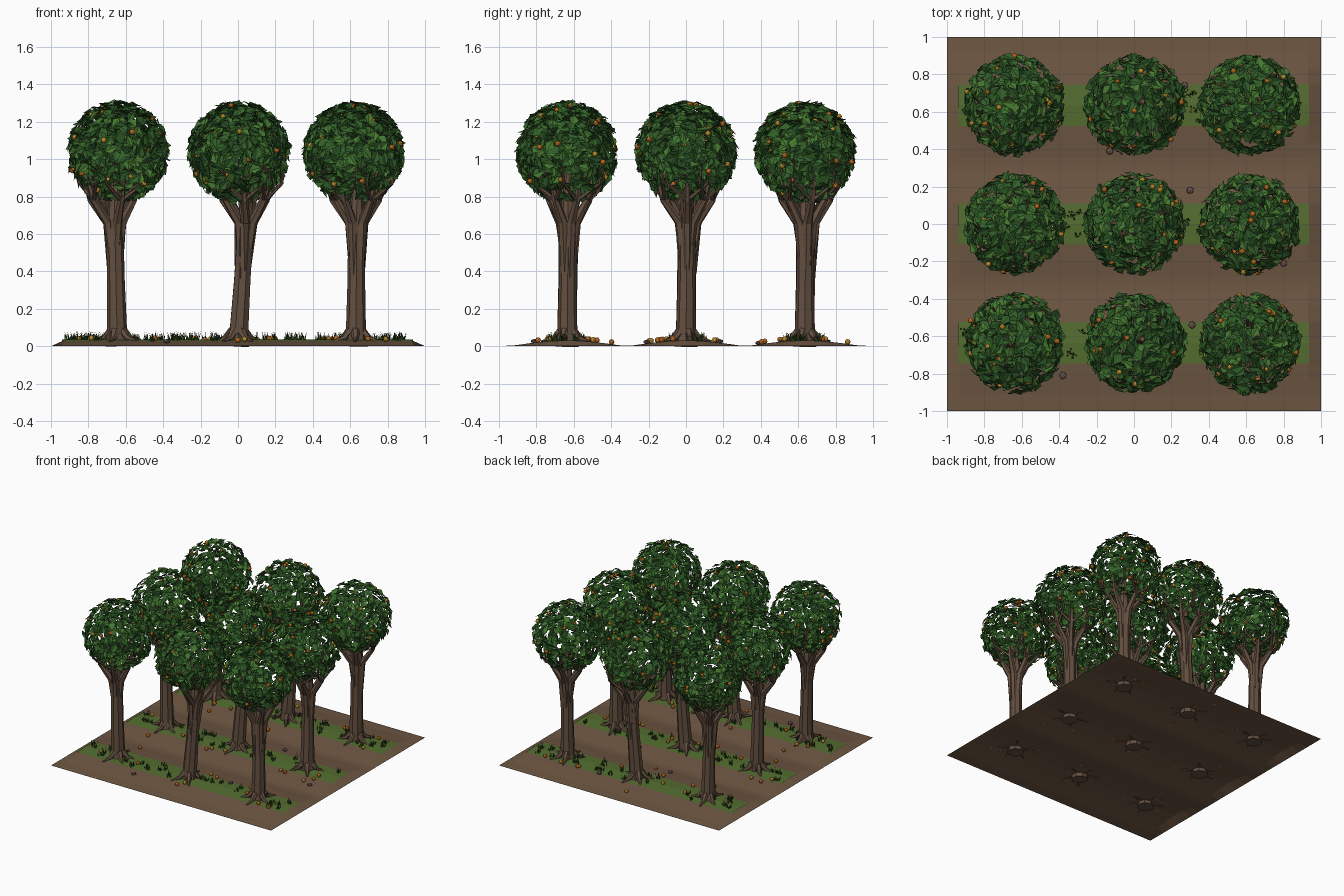
import bpy, bmesh, math, random
from mathutils import Vector, Matrix

random.seed(7)
old = bpy.data.objects.get("Cube")
if old:
    bpy.data.objects.remove(old, do_unlink=True)


def material(name, *srgb):
    col = [((c + 0.055) / 1.055) ** 2.4 for c in srgb] + [1]
    m = bpy.data.materials.new(name)
    m.use_nodes = True
    m.diffuse_color = col
    bsdf = m.node_tree.nodes["Principled BSDF"]
    bsdf.inputs["Base Color"].default_value = col
    bsdf.inputs["Roughness"].default_value = 0.9
    return m


soil = material("soil brown", 0.43, 0.34, 0.26)
turf = material("turf green", 0.33, 0.43, 0.19)
blade_green = material("grass blade green", 0.20, 0.30, 0.12)
bark = material("bark brown", 0.39, 0.31, 0.25)
leaves = [material("leaf dark green", 0.15, 0.30, 0.13),
          material("leaf green", 0.20, 0.38, 0.16),
          material("leaf light green", 0.27, 0.47, 0.19)]
fruits = [material("fruit orange", 0.80, 0.45, 0.13),
          material("fruit gold", 0.80, 0.60, 0.20)]
stone = material("stone brown", 0.40, 0.32, 0.29)


def finish(name, bm, mats):
    me = bpy.data.meshes.new(name)
    bm.to_mesh(me)
    bm.free()
    for m in mats:
        me.materials.append(m)
    ob = bpy.data.objects.new(name, me)
    bpy.context.collection.objects.link(ob)
    return ob


def rand_vec():
    return Vector([random.gauss(0, 1) for _ in range(3)]).normalized()


def polar(angle, r, z=0):
    return Vector((r * math.cos(angle), r * math.sin(angle), z))


def tube(bm, pts, radii, sides):
    """Tapered tube through the points."""
    rings = []
    for i, p in enumerate(pts):
        d = pts[min(i + 1, len(pts) - 1)] - pts[max(i - 1, 0)]
        q = d.to_track_quat('Z', 'Y')
        rings.append([bm.verts.new(p + q @ polar(math.tau * k / sides, radii[i]))
                      for k in range(sides)])
    for a, b in zip(rings, rings[1:]):
        for k in range(sides):
            n = (k + 1) % sides
            bm.faces.new((a[k], a[n], b[n], b[k]))
    bm.faces.new(rings[0][::-1])
    bm.faces.new(rings[-1])


def ball(bm, pos, r, index, detail=2, squash=1):
    mat = Matrix.Translation(pos) @ Matrix.Diagonal((1, 1, squash, 1))
    new = bmesh.ops.create_icosphere(bm, subdivisions=detail, radius=r, matrix=mat)
    for v in new["verts"]:
        for f in v.link_faces:
            f.material_index = index


# Ground: three planted ridges with furrows between them
ROWS = (-0.635, 0, 0.635)
RIDGE = ((0, 0.032), (0.11, 0.026), (0.2, 0.016), (0.28, 0.005), (0.3175, 0.003))


def soil_z(x, y):
    if abs(x) > 0.99 or abs(y) > 0.99:
        return 0
    d = min(abs(y - r) for r in ROWS)
    for (d0, z0), (d1, z1) in zip(RIDGE, RIDGE[1:]):
        if d <= d1:
            return z0 + (z1 - z0) * (d - d0) / (d1 - d0)
    return RIDGE[-1][1]


def sheet(name, xs, ys, lift, mat):
    bm = bmesh.new()
    grid = [[bm.verts.new((x, y, soil_z(x, y) + lift)) for x in xs] for y in ys]
    for a, b in zip(grid, grid[1:]):
        for i in range(len(xs) - 1):
            bm.faces.new((a[i], a[i + 1], b[i + 1], b[i]))
    finish(name, bm, [mat])


ys = {round(r + s * d, 4) for r in ROWS for d, _ in RIDGE for s in (-1, 1)}
sheet("ground", (-1, -0.93, 0, 0.93, 1), sorted(ys | {-1, 1}), 0, soil)
for i, r in enumerate(ROWS):
    sheet(f"turf_strip_{i + 1}", (-0.94, 0, 0.935), (r - 0.11, r, r + 0.11), 0.003, turf)

    # Grass tufts along the strip
    bm = bmesh.new()
    for c in range(34):
        cx, cy = random.uniform(-0.92, 0.91), r + random.uniform(-0.09, 0.09)
        for b in range(9):
            p = Vector((cx, cy, 0)) + polar(random.random() * math.tau, random.uniform(0, 0.022))
            p.z = soil_z(p.x, p.y)
            a = random.random() * math.tau
            w = polar(a, 0.005)
            tip = polar(random.random() * math.tau, 0.014, random.uniform(0.025, 0.052))
            bm.faces.new([bm.verts.new(v) for v in (p - w, p + w, p + tip)])
    finish(f"grass_tufts_{i + 1}", bm, [blade_green])


def make_trunk(name, base, lean, spin):
    bm = bmesh.new()

    def axis(z):
        return base + lean * min(z / 0.7, 1) + Vector((0, 0, z))

    heights = (0, 0.06, 0.35, 0.62, 0.78, 0.98)
    tube(bm, [axis(z) for z in heights], (0.064, 0.054, 0.047, 0.046, 0.034, 0.014), 8)
    # Boughs that run along the trunk and then spread into the crown
    for k in range(5):
        a = spin + math.tau * k / 5 + random.uniform(-0.25, 0.25)
        start = random.uniform(0.36, 0.54)
        reach = random.uniform(0.1, 0.13)
        path = [axis(start) + polar(a, 0.024), axis(0.66) + polar(a, 0.038),
                axis(0.78) + polar(a, reach), axis(0.95) + polar(a, reach + 0.05)]
        tube(bm, path, (0.022, 0.027, 0.019, 0.008), 6)
        for s in (-0.6, 0.6):
            tube(bm, [path[2], axis(0.87) + polar(a + s, 0.19), axis(1.0) + polar(a + s, 0.21)],
                 (0.013, 0.008, 0.004), 5)
    # Roots
    for k in range(5):
        a = spin + 0.5 + math.tau * k / 5 + random.uniform(-0.3, 0.3)
        path = [base + polar(a, d, z) for d, z in ((0.03, 0.085), (0.075, 0.04), (0.14, 0.026))]
        tube(bm, path, (0.026, 0.017, 0.005), 6)
    finish(name, bm, [bark])


def make_crown(name, centre):
    bm = bmesh.new()
    count = 520
    for k in range(count):
        z = 1 - 2 * (k + 0.5) / count
        out = polar(k * 2.39996, math.sqrt(1 - z * z), z)
        out = (out + rand_vec() * 0.08).normalized()
        r = random.uniform(0.235, 0.265) if random.random() < 0.75 else random.uniform(0.15, 0.24)
        n = (out + Vector((0, 0, 0.35)) + rand_vec() * 0.5).normalized()
        t = n.cross(rand_vec()).normalized()
        s = n.cross(t)
        length, width = random.uniform(0.062, 0.088), random.uniform(0.042, 0.06)
        c = centre + out * r
        root, tip = c - t * length / 2, c + t * length / 2
        wing = c - t * length * 0.12 + n * 0.009
        va, vb = bm.verts.new(root), bm.verts.new(tip)
        # A leaf is a diamond folded along its rib
        f1 = bm.faces.new((va, vb, bm.verts.new(wing + s * width / 2)))
        f2 = bm.faces.new((vb, va, bm.verts.new(wing - s * width / 2)))
        f1.material_index = f2.material_index = random.choice((0, 1, 1, 2))
    finish(name, bm, leaves)


def make_fruit(name, centre):
    bm = bmesh.new()
    for k in range(20):
        out = rand_vec()
        out.z = max(out.z, -0.6)
        ball(bm, centre + out.normalized() * random.uniform(0.235, 0.265), 0.015,
             random.choice((0, 0, 1)))
    finish(name, bm, fruits)


# Nine trees on a three by three grid
LEANS = (Vector((-0.015, 0, 0)), Vector((0.045, 0.02, 0)), Vector((0.005, 0.005, 0)))
windfall = bmesh.new()
for j, y in enumerate(ROWS):
    for i, x in enumerate((-0.645, 0, 0.63)):
        tag = f"{j + 1}_{i + 1}"
        base = Vector((x, y, 0))
        make_trunk("trunk_" + tag, base, LEANS[i], 0.9 * (i + 2 * j))
        centre = Vector(((-0.64, 0.005, 0.62)[i], y, 1.04))
        make_crown("crown_" + tag, centre)
        make_fruit("fruit_" + tag, centre)
        for k in range(5):
            p = base + polar(random.random() * math.tau, random.uniform(0.1, 0.24))
            p.z = soil_z(p.x, p.y) + 0.012
            ball(windfall, p, 0.015, k % 2)
finish("fallen_fruit", windfall, fruits)

# Loose stones
bm = bmesh.new()
for x, y in ((0.27, 0.74), (-0.13, 0.39), (0.3, 0.18), (-0.38, -0.81), (0.8, -0.21), (0.31, -0.54)):
    ball(bm, Vector((x, y, soil_z(x, y) + 0.008)), 0.021, 0, 1, 0.6)
finish("stones", bm, [stone])
